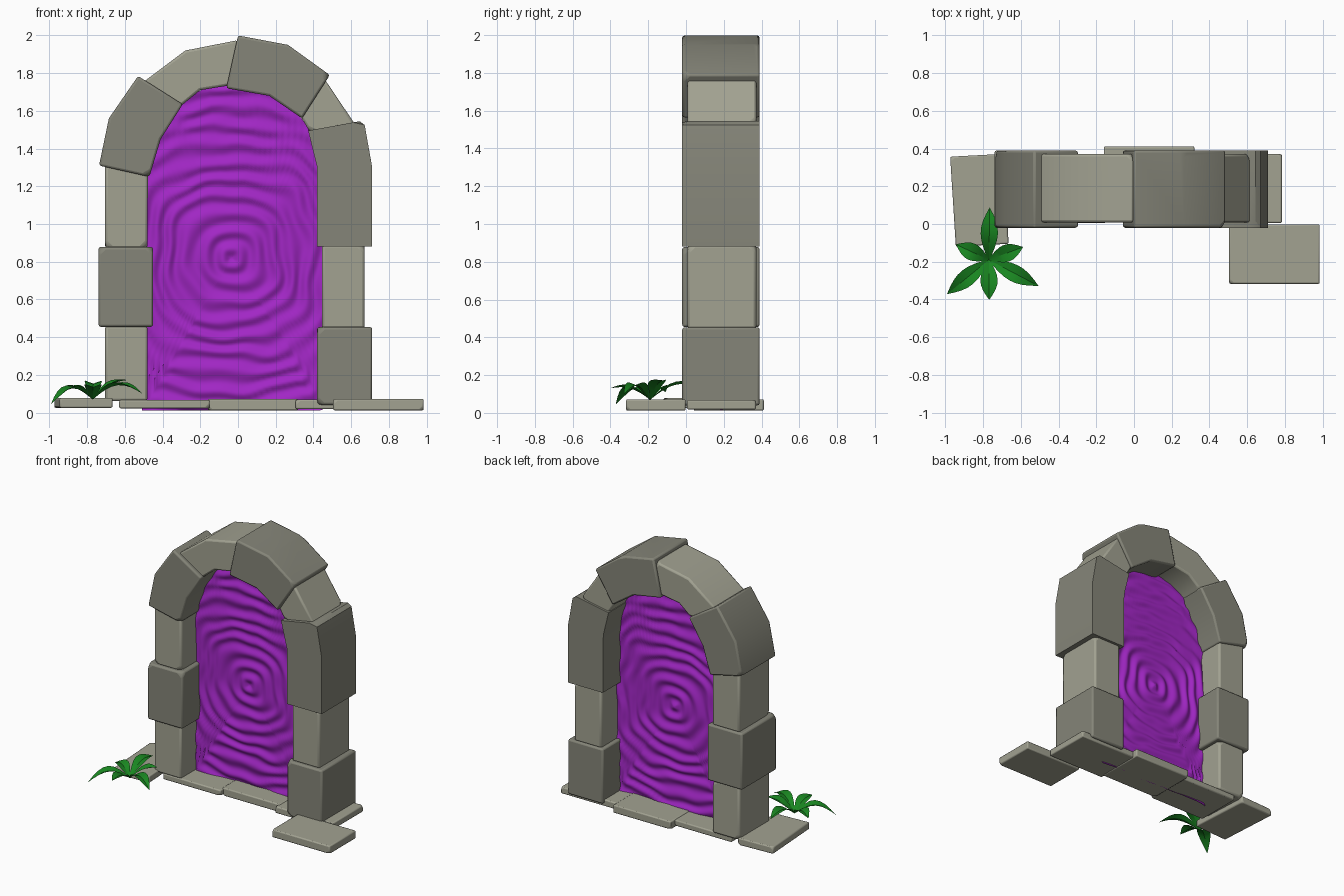
import bpy, bmesh, math, random
from mathutils import Vector, noise

if "Cube" in bpy.data.objects:
    bpy.data.objects.remove(bpy.data.objects["Cube"])

random.seed(4)


def material(name, rgb):
    m = bpy.data.materials.new(name)
    m.diffuse_color = (*rgb, 1)
    m.use_nodes = True
    m.node_tree.nodes["Principled BSDF"].inputs["Base Color"].default_value = m.diffuse_color
    return m


DARK = material("dark_stone", (0.235, 0.235, 0.19))
LIGHT = material("light_stone", (0.36, 0.36, 0.285))
PURPLE = material("portal_purple", (0.36, 0.02, 0.56))
GREEN = material("leaf_green", (0.01, 0.24, 0.015))


def finish(bm, name, mat, angle):
    bmesh.ops.recalc_face_normals(bm, faces=bm.faces)
    me = bpy.data.meshes.new(name)
    bm.to_mesh(me)
    bm.free()
    ob = bpy.data.objects.new(name, me)
    bpy.context.collection.objects.link(ob)
    me.materials.append(mat)
    bpy.ops.object.select_all(action='DESELECT')
    bpy.context.view_layer.objects.active = ob
    ob.select_set(True)
    bpy.ops.object.shade_smooth_by_angle(angle=math.radians(angle))
    return ob


def stone(name, outline, lo, hi, mat, flat=False, bevel=0.012, chip=0.035):
    """Extrude an outline along y (or z when flat), chip a few corners, bevel the edges."""
    bm = bmesh.new()

    def place(p, d):
        return (p[0], p[1], d) if flat else (p[0], d, p[1])
    a = [bm.verts.new(place(p, lo)) for p in outline]
    b = [bm.verts.new(place(p, hi)) for p in outline]
    bm.faces.new(a)
    bm.faces.new(b)
    n = len(a)
    for i in range(n):
        bm.faces.new((a[i], a[(i + 1) % n], b[(i + 1) % n], b[i]))
    bmesh.ops.recalc_face_normals(bm, faces=bm.faces)
    corners = random.sample(list(bm.verts), 2)
    bmesh.ops.bevel(bm, geom=corners, offset=chip, segments=1, affect='VERTICES')
    ob = finish(bm, name, mat, 35)
    mod = ob.modifiers.new("worn_edges", 'BEVEL')
    mod.width = bevel
    mod.segments = 2
    mod.limit_method = 'ANGLE'
    mod.angle_limit = math.radians(40)
    return ob


def box(x0, x1, z0, z1):
    return [(x0, z0), (x1, z0), (x1, z1), (x0, z1)]


# Pillars and arch: dark stones stand proud of the light ones
dark = {
    "left_pillar_block": box(-0.74, -0.45, 0.455, 0.878),
    "left_arch_stone": [(-0.737, 1.31), (-0.47, 1.25), (-0.41, 1.45), (-0.293, 1.635),
                        (-0.53, 1.785), (-0.685, 1.56)],
    "crown_stone": [(0.0, 2.0), (0.265, 1.95), (0.487, 1.79), (0.34, 1.56),
                    (0.165, 1.68), (-0.062, 1.72)],
    "right_arch_stone": [(0.372, 1.495), (0.645, 1.545), (0.672, 1.525), (0.71, 1.31),
                         (0.71, 0.88), (0.42, 0.88), (0.42, 1.3)],
    "right_pillar_foot": box(0.42, 0.712, 0.04, 0.453),
}
light = {
    "left_pillar_foot": box(-0.705, -0.48, 0.06, 0.46),
    "left_pillar_upper": [(-0.705, 0.87), (-0.48, 0.87), (-0.478, 1.27), (-0.705, 1.32)],
    "upper_left_arch_stone": [(-0.50, 1.755), (-0.28, 1.92), (0.0, 1.975), (-0.045, 1.735),
                              (-0.2, 1.71), (-0.31, 1.62)],
    "upper_right_arch_stone": [(0.455, 1.775), (0.62, 1.53), (0.385, 1.48), (0.325, 1.585)],
    "right_pillar_middle": box(0.445, 0.672, 0.445, 0.89),
}
for name, pts in dark.items():
    stone(name, pts, -0.02, 0.39, DARK)
for name, pts in light.items():
    stone(name, pts, 0.008, 0.372, LIGHT, bevel=0.022)

# Paving slabs under and beside the arch
slabs = {
    "left_slab": (box(-0.63, -0.15, 0.005, 0.36), 0.022, 0.066),
    "middle_slab": (box(-0.16, 0.32, 0.04, 0.412), 0.012, 0.072),
    "right_slab": (box(0.305, 0.785, 0.005, 0.37), 0.018, 0.068),
    "front_right_slab": (box(0.505, 0.985, -0.317, -0.002), 0.012, 0.072),
    "left_outer_slab": ([(-0.945, -0.12), (-0.665, -0.105), (-0.69, 0.372), (-0.975, 0.357)],
                        0.025, 0.078),
}
for name, (pts, lo, hi) in slabs.items():
    stone(name, pts, lo, hi, LIGHT, flat=True, bevel=0.008, chip=0.02)

# Rippling portal sheet: polar mesh shrunk from the arch outline to the ripple centre
half = [(0.0, 1.76), (0.14, 1.73), (0.3, 1.64), (0.4, 1.5), (0.47, 1.3), (0.49, 0.9), (0.49, 0.0)]
outline = [Vector((x - 0.02, z)) for x, z in half]
outline += [Vector((-x - 0.02, z)) for x, z in reversed(half[1:])]
centre = Vector((-0.035, 0.82))
SPOKES, RINGS = 144, 84


def rim(angle):
    """Distance from the centre to the outline along an angle."""
    d = Vector((math.cos(angle), math.sin(angle)))
    for i, p in enumerate(outline):
        q = outline[(i + 1) % len(outline)]
        e, w = q - p, p - centre
        det = d.x * -e.y + d.y * e.x
        if abs(det) < 1e-9:
            continue
        t = (w.x * -e.y + w.y * e.x) / det
        s = (d.x * w.y - d.y * w.x) / det
        if t > 0 and -1e-6 <= s <= 1 + 1e-6:
            return t
    return 0.4


bm = bmesh.new()
rings = []
for k in range(1, RINGS + 1):
    ring = []
    for j in range(SPOKES):
        a = 2 * math.pi * j / SPOKES
        r = rim(a) * k / RINGS
        x, z = centre.x + r * math.cos(a), centre.y + r * math.sin(a)
        square = r * (1 + 0.05 * math.cos(4 * a))
        warp = square + 0.045 * min(1, r * 4) * noise.noise((x * 5, z * 5, 2.0))
        y = 0.185 + 0.009 * math.cos(2 * math.pi * warp / 0.098)
        ring.append(bm.verts.new((x, y, max(z, 0.012))))
    rings.append(ring)
mid = bm.verts.new((centre.x, 0.194, centre.y))
for j in range(SPOKES):
    n = (j + 1) % SPOKES
    bm.faces.new((mid, rings[0][j], rings[0][n]))
    for r0, r1 in zip(rings, rings[1:]):
        bm.faces.new((r0[j], r1[j], r1[n], r0[n]))
finish(bm, "portal_surface", PURPLE, 60)

# Plant: folded arching leaves, each given by its tip and arch height
root = Vector((-0.77, -0.19, 0.07))
tips = [((-0.765, 0.088, 0.13), 0.05), ((-0.588, -0.122, 0.172), 0.025),
        ((-0.507, -0.328, 0.10), 0.06), ((-0.768, -0.402, 0.13), 0.03),
        ((-0.992, -0.372, 0.045), 0.07), ((-0.945, -0.108, 0.11), 0.04)]
bm = bmesh.new()
for tip, arch in tips:
    tip = Vector(tip)
    flat_dir = Vector((tip.x - root.x, tip.y - root.y, 0)).normalized()
    side = Vector((-flat_dir.y, flat_dir.x, 0))
    rows = []
    for i in range(9):
        t = i / 8
        c = root.lerp(tip, t) + Vector((0, 0, arch * math.sin(math.pi * t)))
        w = 0.006 * (1 - t) + 0.043 * math.sin(math.pi * t ** 1.1)
        lift = Vector((0, 0, 0.35 * w))
        rows.append([bm.verts.new(c + side * w + lift), bm.verts.new(c),
                     bm.verts.new(c - side * w + lift)])
    for p, q in zip(rows, rows[1:]):
        for s in (0, 1):
            bm.faces.new((p[s], q[s], q[s + 1], p[s + 1]))
bmesh.ops.remove_doubles(bm, verts=bm.verts, dist=0.0005)
finish(bm, "plant_leaves", GREEN, 30)
